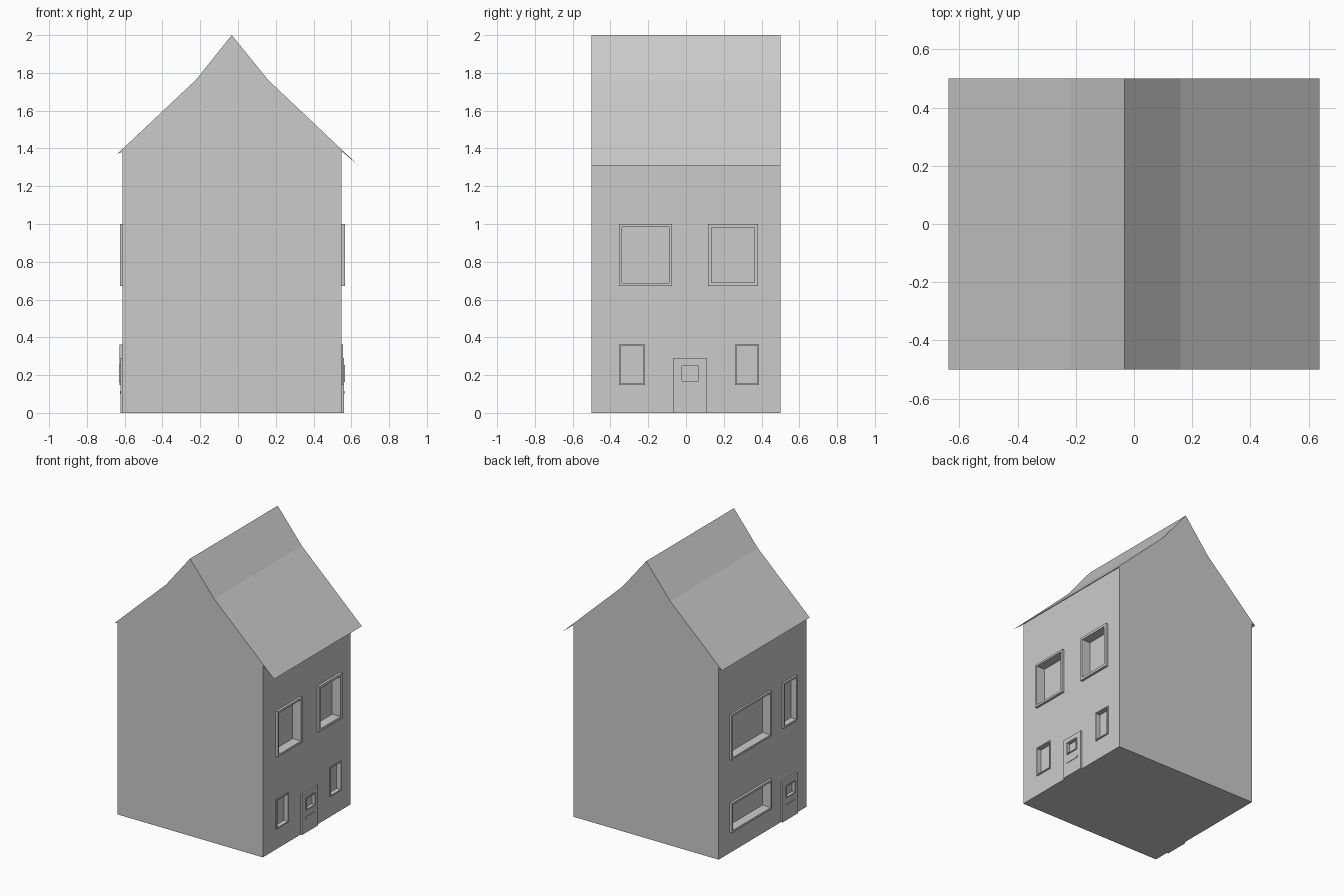
import bpy, bmesh

if "Cube" in bpy.data.objects:
    bpy.data.objects.remove(bpy.data.objects["Cube"])

WALL = {1: 0.548, -1: -0.611}   # x of the two outer side walls


def make(name, bm):
    bmesh.ops.recalc_face_normals(bm, faces=bm.faces)
    me = bpy.data.meshes.new(name)
    bm.to_mesh(me)
    bm.free()
    ob = bpy.data.objects.new(name, me)
    bpy.context.collection.objects.link(ob)
    return ob


def extruded(name, profile, depth):
    bm = bmesh.new()
    face = bm.faces.new([bm.verts.new(p) for p in profile])
    new = bmesh.ops.extrude_face_region(bm, geom=[face])["geom"]
    bmesh.ops.translate(bm, vec=depth, verts=[v for v in new if isinstance(v, bmesh.types.BMVert)])
    return make(name, bm)


def rect(x, y0, y1, z0, z1):
    return [(x, y0, z0), (x, y1, z0), (x, y1, z1), (x, y0, z1)]


def block(name, side, start, end, r):
    """Box on a side wall, between two distances out from the wall."""
    return extruded(name, rect(WALL[side] + side * start, *r), (side * (end - start), 0, 0))


def cut(target, cutter):
    mod = target.modifiers.new("recess", "BOOLEAN")
    mod.operation, mod.solver, mod.object = "DIFFERENCE", "EXACT", cutter
    bpy.context.view_layer.objects.active = target
    bpy.ops.object.modifier_apply(modifier=mod.name)


def opening(name, side, r, border, base, out, depth, targets):
    """Raised frame around a recess cut into the targets."""
    y0, y1, z0, z1 = r
    inner = (y0 + border, y1 - border, z0 + border, z1 - border)
    wx = WALL[side]
    a, b = wx + side * base, wx + side * out
    bm = bmesh.new()
    loops = [[bm.verts.new(p) for p in rect(x, *q)]
             for x, q in ((a, r), (b, r), (b, inner), (a, inner))]
    for l0, l1 in zip(loops, loops[1:]):
        for i in range(4):
            j = (i + 1) % 4
            bm.faces.new((l0[i], l0[j], l1[j], l1[i]))
    frame = make(name, bm)
    # make sure the front of the frame faces outward
    front = max(frame.data.polygons, key=lambda p: p.center.x * side)
    if front.normal.x * side < 0:
        frame.data.flip_normals()
    cutter = block("cutter", side, -depth, 0.1, inner)
    for t in targets:
        cut(t, cutter)
    bpy.data.objects.remove(cutter)


# House body with bell-curved gable roof and thin eaves
house = extruded("house_body", [(x, -0.5, z) for x, z in (
    (-0.611, 0), (0.548, 0), (0.548, 1.385), (0.638, 1.31), (0.16, 1.762),
    (-0.033, 2), (-0.224, 1.762), (-0.638, 1.372), (-0.611, 1.382))], (0, 1, 0))

# Windows: side, (y0, y1, z0, z1), border, projection, recess depth
windows = [
    (1, (-0.354, -0.074, 0.672, 1.0), 0.015, 0.018, 0.05),
    (1, (0.116, 0.381, 0.672, 1.0), 0.019, 0.018, 0.05),
    (1, (-0.354, -0.217, 0.148, 0.362), 0.008, 0.008, 0.025),
    (1, (0.26, 0.386, 0.148, 0.362), 0.008, 0.008, 0.025),
    (-1, (-0.086, 0.374, 0.672, 1.0), 0.015, 0.014, 0.05),
    (-1, (-0.38, -0.224, 0.672, 1.0), 0.015, 0.014, 0.03),
    (-1, (-0.086, 0.374, 0.148, 0.362), 0.015, 0.017, 0.05),
]
for i, (side, r, border, out, depth) in enumerate(windows):
    opening(f"window_frame_{i + 1}", side, r, border, 0, out, depth, [house])

# Doors with a small window and a letter slot
for label, side, y0, y1 in (("right", 1, -0.069, 0.111), ("left", -1, -0.385, -0.213)):
    door = block(f"{label}_door", side, 0, 0.012, (y0, y1, 0, 0.291))
    mid = (y0 + y1) / 2
    opening(f"{label}_door_window_frame", side, (mid - 0.049, mid + 0.051, 0.164, 0.254),
            0.006, 0.012, 0.019, 0.005, [door, house])
    block(f"{label}_letter_slot", side, 0.012, 0.015, (mid - 0.052, mid + 0.056, 0.1, 0.115))
